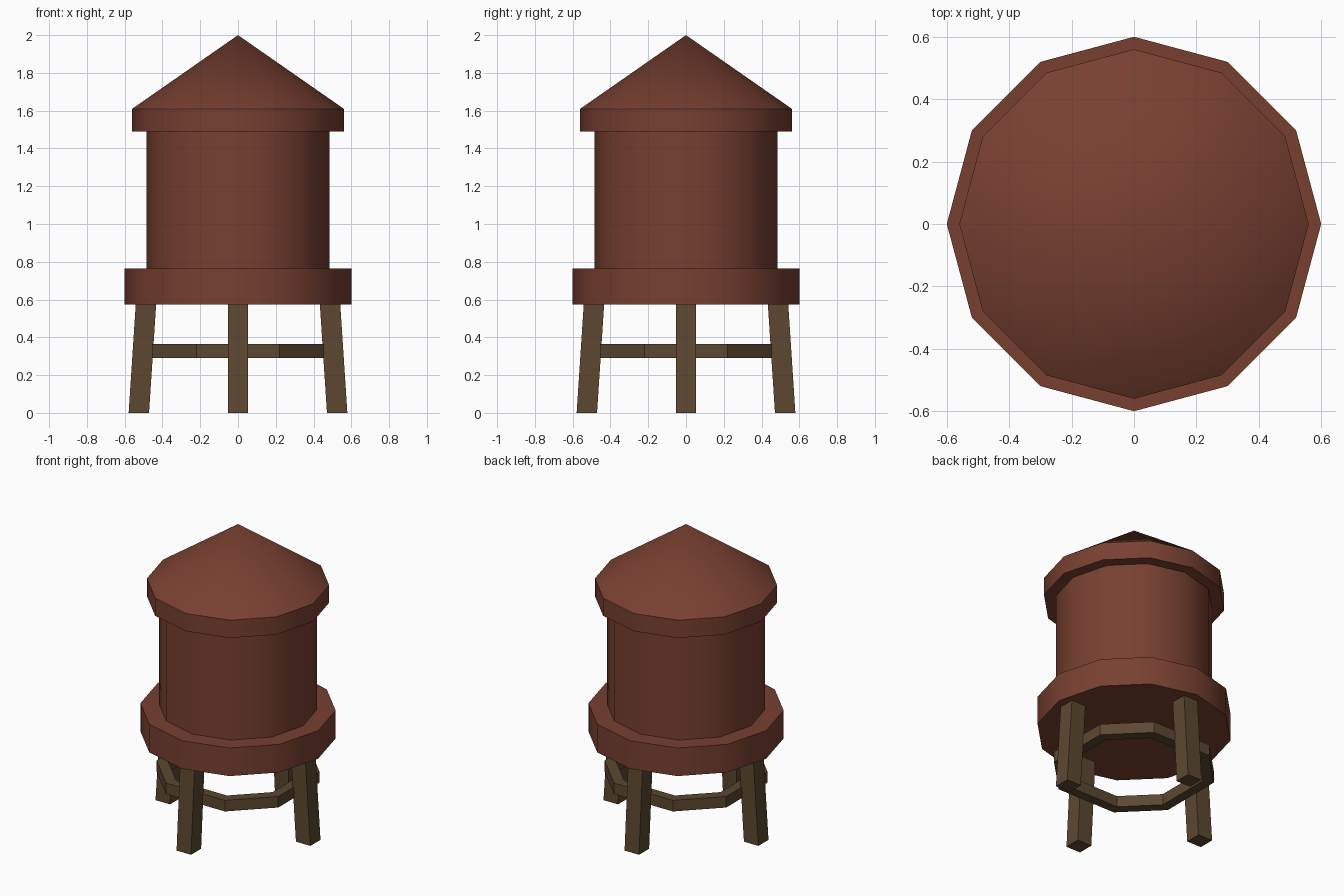
import bpy, bmesh, math
from mathutils import Matrix

if "Cube" in bpy.data.objects:
    bpy.data.objects.remove(bpy.data.objects["Cube"])


def material(name, rgb):
    m = bpy.data.materials.new(name)
    m.diffuse_color = (*rgb, 1)
    m.use_nodes = True
    m.node_tree.nodes["Principled BSDF"].inputs["Base Color"].default_value = m.diffuse_color
    return m


RED = material("red brown wood", (0.188, 0.051, 0.030))
BROWN = material("dark brown timber", (0.105, 0.064, 0.030))


def finish(name, bm, mat, smooth=False):
    bmesh.ops.recalc_face_normals(bm, faces=bm.faces)
    me = bpy.data.meshes.new(name)
    bm.to_mesh(me)
    bm.free()
    me.materials.append(mat)
    if smooth:
        me.shade_smooth()
        me.set_sharp_from_angle(angle=math.radians(35))
    ob = bpy.data.objects.new(name, me)
    bpy.context.collection.objects.link(ob)
    return ob


def lathe(name, profile, mat, sides=12):
    """Turn an (r, z) profile; r = 0 gives a single pole point."""
    bm = bmesh.new()
    rings = []
    for r, z in profile:
        n = sides if r > 0 else 1
        rings.append([bm.verts.new((r * math.cos(math.tau * i / sides),
                                    r * math.sin(math.tau * i / sides), z))
                      for i in range(n)])
    for a, b in zip(rings, rings[1:]):
        for i in range(sides):
            quad = [a[i % len(a)], a[(i + 1) % len(a)],
                    b[(i + 1) % len(b)], b[i % len(b)]]
            bm.faces.new(list(dict.fromkeys(quad)))
    return finish(name, bm, mat, smooth=True)


# Platform, tank and roof, all twelve-sided
lathe("platform", [(0, 0.575), (0.6, 0.575), (0.6, 0.765), (0.485, 0.765)], RED)
lathe("tank", [(0.485, 0.765), (0.485, 1.49)], RED)
lathe("roof", [(0.485, 1.49), (0.56, 1.49), (0.56, 1.61), (0, 2.0)], RED)

# Four splayed square legs, one on each axis
H = 0.054
for k, side in enumerate(("right", "back", "left", "front")):
    bm = bmesh.new()
    bmesh.ops.create_cube(bm, size=1)
    for v in bm.verts:
        top = v.co.z > 0
        v.co.x = (0.487 if top else 0.525) + math.copysign(H, v.co.x)
        v.co.y = math.copysign(H, v.co.y)
        v.co.z = 0.58 if top else 0
    bm.transform(Matrix.Rotation(k * math.pi / 2, 4, 'Z'))
    finish(side + "_leg", bm, BROWN)

# Eight-sided brace ring joining the legs
bm = bmesh.new()
loops = []
for a, b, z in ((0.455, 0.22, 0.29), (0.455, 0.22, 0.365),
                (0.39, 0.19, 0.365), (0.39, 0.19, 0.29)):
    loop = []
    for k in range(4):
        rot = Matrix.Rotation(k * math.pi / 2, 3, 'Z')
        for s in (-1, 1):
            v = bm.verts.new((a, s * b, z))
            v.co = rot @ v.co
            loop.append(v)
    loops.append(loop)
for j in range(4):
    p, q = loops[j], loops[(j + 1) % 4]
    for i in range(8):
        n = (i + 1) % 8
        bm.faces.new((p[i], p[n], q[n], q[i]))
finish("brace_ring", bm, BROWN)
